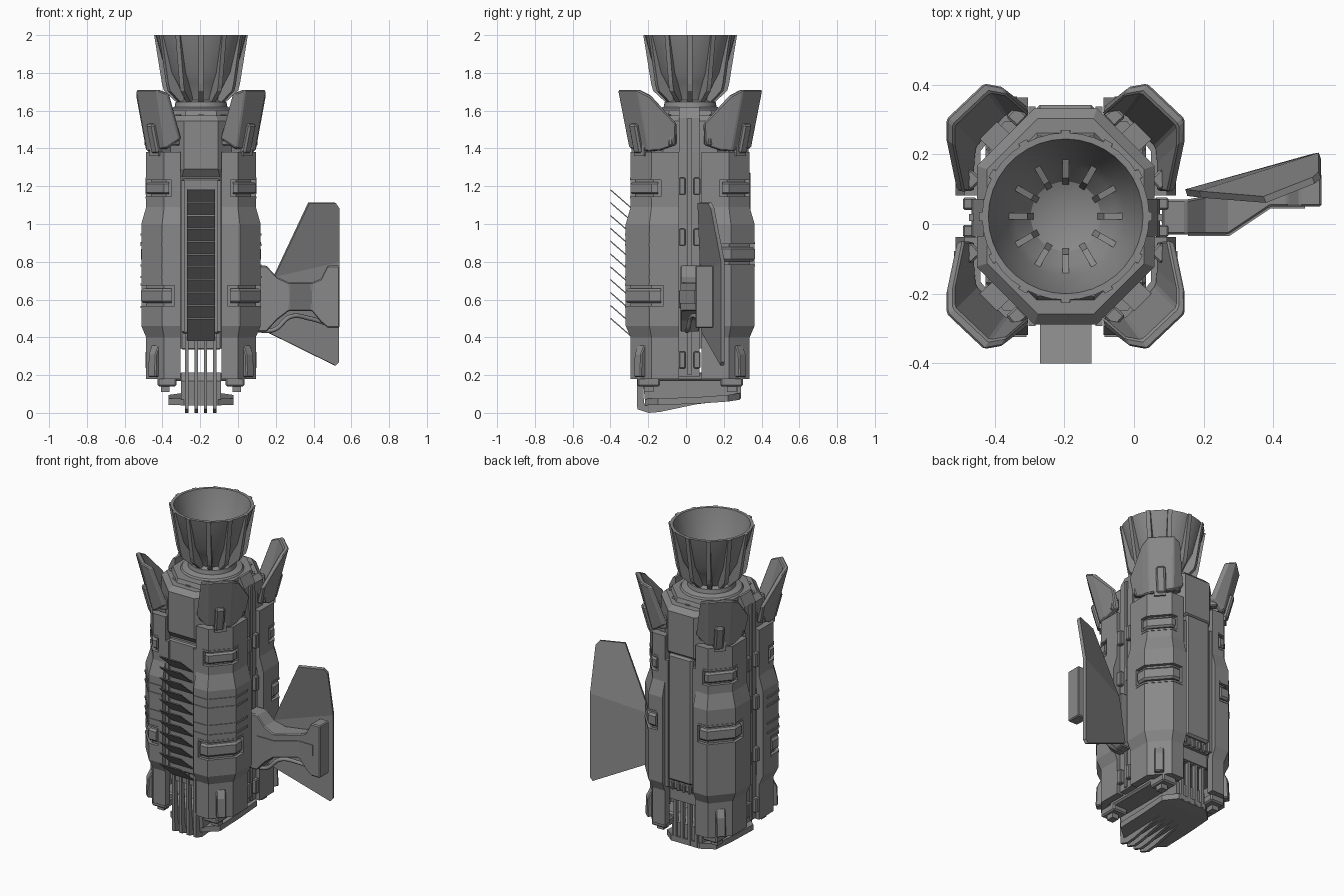
import bpy, bmesh, math
from mathutils import Matrix, Vector

if "Cube" in bpy.data.objects:
    bpy.data.objects.remove(bpy.data.objects["Cube"])

CENTRE = (-0.196, 0.022, 0)          # axis of the engine body
SIDES = (-1, 1)
CORNERS = [(sx, sy) for sx in SIDES for sy in SIDES]
METAL = bpy.data.materials.new("dark_metal")
METAL.diffuse_color = (0.25, 0.25, 0.25, 1)
METAL.use_nodes = True
METAL.node_tree.nodes["Principled BSDF"].inputs["Base Color"].default_value = METAL.diffuse_color


def finish(name, bm, at=CENTRE, bevel=0, smooth=None):
    bmesh.ops.remove_doubles(bm, verts=bm.verts, dist=1e-5)
    bmesh.ops.recalc_face_normals(bm, faces=bm.faces)
    me = bpy.data.meshes.new(name)
    bm.to_mesh(me)
    bm.free()
    me.materials.append(METAL)
    ob = bpy.data.objects.new(name, me)
    bpy.context.collection.objects.link(ob)
    ob.location = at
    if smooth:
        me.shade_smooth()
        me.set_sharp_from_angle(angle=math.radians(smooth))
    if bevel:
        m = ob.modifiers.new("bevel", "BEVEL")
        m.width, m.segments, m.limit_method = bevel, 1, "ANGLE"
    return ob


def loft(name, rings, **kw):
    """Skin between rings of equal length, with capped ends."""
    bm = bmesh.new()
    rows = [[bm.verts.new(p) for p in r] for r in rings]
    n = len(rows[0])
    for a, b in zip(rows, rows[1:]):
        for i in range(n):
            j = (i + 1) % n
            bm.faces.new((a[i], a[j], b[j], b[i]))
    bm.faces.new(rows[0])
    bm.faces.new(rows[-1])
    return finish(name, bm, **kw)


def box(name, c, s, rz=0, tilt=0, **kw):
    bm = bmesh.new()
    m = (Matrix.Translation(c) @ Matrix.Rotation(rz, 4, "Z") @ Matrix.Rotation(tilt, 4, "Y")
         @ Matrix.Diagonal((*s, 1)))
    bmesh.ops.create_cube(bm, size=1, matrix=m)
    return finish(name, bm, **kw)


def side_prism(name, yz, x0, x1, **kw):
    return loft(name, [[(x, y, z) for y, z in yz] for x in (x0, x1)], **kw)


def lathe(name, prof, n=36):
    bm = bmesh.new()
    vs = [bm.verts.new((r, 0, z)) for r, z in prof]
    es = [bm.edges.new(p) for p in zip(vs, vs[1:])]
    bmesh.ops.spin(bm, geom=vs + es, axis=(0, 0, 1), cent=(0, 0, 0), angle=2 * math.pi, steps=n)
    return finish(name, bm, smooth=30)


def octagon(x, y, c, z):
    q = [(x, y - c), (x - c, y), (c - x, y), (-x, y - c)]
    return [(a, b, z) for a, b in q] + [(a, -b, z) for a, b in q[::-1]]


def corner_band(name, sx, sy, levels, t, a=0.108, b=0.06, **kw):
    """Armour strip wrapped round a chamfered corner; levels are (z, outward offset)."""
    def line(d, z):
        k = 0.41 * d
        return [(a, 0.315 + d, z), (0.195 + k, 0.315 + d, z), (0.29 + d, 0.205 + k, z), (0.29 + d, b, z)]
    rings = [[(sx * x, sy * y, zz) for x, y, zz in line(d, z) + line(d - t, z)[::-1]] for z, d in levels]
    return loft(name, rings, **kw)


# inner core and stepped top
loft("core", [octagon(0.25, 0.275, 0.15, 0.34), octagon(0.25, 0.275, 0.15, 1.25),
              octagon(0.255, 0.31, 0.165, 1.29), octagon(0.255, 0.31, 0.165, 1.545),
              octagon(0.225, 0.28, 0.145, 1.575)])
loft("top_plate", [octagon(0.21, 0.245, 0.125, 1.56), octagon(0.2, 0.23, 0.12, 1.6)])
for sy in SIDES:
    label = "front" if sy < 0 else "back"
    box(label + "_channel_plate", (0, sy * 0.27, 0.83), (0.2, 0.06, 0.82), bevel=0.008)
    for sx in SIDES:
        box(label + "_channel_rail", (sx * 0.096, sy * 0.29, 0.83), (0.02, 0.05, 0.8))
box("back_cover", (0, 0.29, 0.88), (0.17, 0.06, 0.8), bevel=0.012)
for x in (-0.06, -0.02, 0.02, 0.06):
    box("back_vent", (x, 0.3, 0.445), (0.02, 0.03, 0.05), bevel=0.005)

# side spines with clips
for sx in SIDES:
    loft("side_spine", [[(sx * 0.22, -0.058, z), (sx * x, -0.058, z), (sx * x, 0.05, z), (sx * 0.22, 0.05, z)]
                        for z, x in ((0.19, 0.27), (1.38, 0.27), (1.56, 0.265), (1.62, 0.235))])
    box("spine_ridge", (sx * 0.268, -0.004, 0.88), (0.02, 0.02, 1.36))
    for z in (0.28, 0.6, 0.93, 1.2):
        for y in (-0.042, 0.036):
            box("spine_clip", (sx * 0.275, y, z), (0.04, 0.035, 0.09), bevel=0.005)

# corner armour with pockets, ribs, flaps and knobs
for sx, sy in CORNERS:
    armour = corner_band("corner_armour", sx, sy, [(0.18, 0), (0.4, 0), (0.46, 0.026), (1.0, 0.026),
                                                   (1.09, 0), (1.38, 0)], 0.045)
    pockets = [(1.19, 0.1, 0, 0.155)]
    pockets.append((0.62, 0.12, 0.026, 0.14) if sy < 0 else (0.84, 0.12, 0.026, 0.14))
    for z, h, d, a in pockets:
        cut = corner_band("pocket_cutter", sx, sy, [(z - h / 2, d + 0.03), (z + h / 2, d + 0.03)], 0.055, a, a)
        cut.hide_render = True
        cut.display_type = "WIRE"
        m = armour.modifiers.new("pocket", "BOOLEAN")
        m.operation, m.object, m.solver = "DIFFERENCE", cut, "EXACT"
        corner_band("pocket_block", sx, sy, [(z - h * 0.32, d - 0.01), (z - h * 0.22, d + 0.001),
                                             (z + h * 0.22, d + 0.001), (z + h * 0.32, d - 0.01)], 0.035, a + 0.015, a + 0.015)
        for e in SIDES:
            zz = z + e * h * 0.5
            corner_band("pocket_lip", sx, sy, [(zz - 0.006, d + 0.003), (zz + 0.006, d + 0.003)], 0.02, a, a)
    if sy < 0:
        for z in (0.72, 0.78, 0.89, 0.945):
            corner_band("armour_rib", sx, sy, [(z - 0.006, 0.031), (z + 0.006, 0.031)], 0.02, 0.112, 0.1)
    # flared flap
    low = [(0.115, 0.322, 1.45), (0.19, 0.322, 1.4), (0.285, 0.22, 1.385), (0.29, 0.17, 1.39), (0.29, 0.08, 1.42)]
    top = [(0.18, 0.372, 1.69), (0.235, 0.382, 1.71), (0.343, 0.28, 1.71), (0.343, 0.22, 1.68), (0.313, 0.075, 1.53)]
    cols = [[(sx * x * k, sy * y * k, z) for (x, y, z), k in ((p, 1), (q, 1), (q, 0.93), (p, 0.9))]
            for p, q in zip(low, top)]
    loft("flap", cols, bevel=0.006)
    ang = math.atan2(sy * 0.095, sx * 0.102)
    box("flap_hinge", (sx * 0.245, sy * 0.28, 1.455), (0.05, 0.055, 0.16), ang, 0.26, bevel=0.01)
    box("hinge_root", (sx * 0.215, sy * 0.24, 1.39), (0.09, 0.07, 0.06), ang)
    for x, y in ((0.14, 0.287), (0.272, 0.105)):
        box("flap_clip", (sx * x, sy * y, 1.45), (0.045, 0.045, 0.07), ang, bevel=0.006)
    ca, sa = math.cos(0.82), math.sin(0.82)
    loft("foot_knob", [[(sx * (x * ca - w * sa), sy * (x * sa + w * ca), z) for x, w in
                        ((0.3, -0.028), (r, -0.028), (r, 0.028), (0.3, 0.028))]
                       for z, r in ((0.19, 0.385), (0.31, 0.38), (0.36, 0.355))], bevel=0.006)
    # mounts below the armour
    box("lower_mount", (sx * 0.18, sy * 0.22, 0.165), (0.1, 0.12, 0.05), bevel=0.008)
    box("lower_bolt", (sx * 0.19, sy * 0.22, 0.13), (0.045, 0.05, 0.04))

# exhaust nozzle
lathe("neck", [(0.2, 1.55), (0.19, 1.59), (0.175, 1.61), (0.14, 1.62), (0.135, 1.645), (0.1, 1.66)])
lathe("nozzle", [(0.1, 1.63), (0.118, 1.68), (0.155, 1.75), (0.186, 1.8), (0.24, 2.0), (0.222, 2.0),
                 (0.17, 1.8), (0.145, 1.76), (0.1, 1.7), (0, 1.66)])
fin = [(0.248, 2.0), (0.206, 1.74), (0.196, 1.705), (0.12, 1.635), (0.1, 1.64), (0.11, 1.69), (0.17, 1.79), (0.23, 2.0)]
star = [(0.165, 1.79), (0.11, 1.77), (0.09, 1.69), (0.14, 1.75)]
for i in range(12):
    rot = Matrix.Rotation(i * math.pi / 6, 3, "Z")
    for name, prof, w in (("nozzle_fin", fin, 0.013), ("inner_vane", star, 0.009)):
        loft(name, [[rot @ Vector((r, s * w, z)) for r, z in prof] for s in SIDES])
    box("collar_bolt", rot @ Vector((0.232, 0, 1.56)), (0.028, 0.03, 0.04), i * math.pi / 6)

# front cooling slats
for i in range(11):
    z = 1.185 - i * 0.068
    side_prism("cooling_slat", [(-0.422, z), (-0.422, z - 0.008), (-0.29, z - 0.123), (-0.29, z - 0.115)], -0.074, 0.074)

# underside cage bars and sled
bar = [(-0.285, 0.43), (-0.28, 0.02), (-0.22, 0), (-0.16, 0.005), (0.03, 0.045), (0.268, 0.075), (0.268, 0.36),
       (0.24, 0.36), (0.24, 0.11), (0.03, 0.08), (-0.16, 0.045), (-0.245, 0.05), (-0.255, 0.43)]
for x in (-0.075, -0.026, 0.024, 0.073):
    side_prism("cage_bar", bar, x - 0.009, x + 0.009)
sled = [(-0.24, 0.09, 0.04), (-0.17, 0.172, 0.042), (0.03, 0.172, 0.048), (0.2, 0.172, 0.06), (0.265, 0.1, 0.07)]
loft("sled_plate", [[(-w, y, z), (w, y, z), (w, y, z + 0.035), (-w, y, z + 0.035)] for y, w, z in sled])
side_prism("sled_block", [(-0.24, 0.07), (0.25, 0.09), (0.25, 0.19), (0.2, 0.215), (-0.2, 0.215), (-0.25, 0.17)], -0.105, 0.105)
box("bottom_frame", (0, 0, 0.19), (0.46, 0.4, 0.04), bevel=0.01)
for sy in SIDES:
    box("cage_crossbar", (0, sy * 0.25, 0.36), (0.21, 0.04, 0.05), bevel=0.006)

# right-hand wing, support arm and hose (absolute coordinates)
O = (0, 0, 0)
bm = bmesh.new()
A, B, C, C2, D, E, E2, F = [bm.verts.new(p) for p in (
    (0.19, 0.085, 0.72), (0.375, 0.07, 1.112), (0.515, 0.125, 1.112), (0.533, 0.14, 1.085), (0.533, 0.195, 0.8),
    (0.533, 0.195, 0.27), (0.515, 0.192, 0.25), (0.15, 0.09, 0.43))]
for f in ((A, B, C, C2, D), (A, D, E, E2, F)):
    bm.faces.new(f)
wing = finish("wing", bm, at=O)
m = wing.modifiers.new("thickness", "SOLIDIFY")
m.thickness, m.offset = 0.02, 0
arm = [(0.08, -0.03, 0.07, 0.43, 0.78), (0.15, -0.03, 0.07, 0.43, 0.78), (0.205, -0.03, 0.08, 0.49, 0.72),
       (0.27, -0.03, 0.1, 0.54, 0.69), (0.39, 0.05, 0.14, 0.54, 0.69), (0.44, 0.05, 0.145, 0.48, 0.71),
       (0.475, 0.05, 0.145, 0.45, 0.78), (0.538, 0.05, 0.145, 0.45, 0.78)]
loft("wing_arm", [[(x, a, c), (x, b, c), (x, b, d), (x, a, d)] for x, a, b, c, d in arm], at=O, bevel=0.006)
strip = [(0.155, -0.035), (0.272, -0.035), (0.392, 0.045), (0.49, 0.045)]
loft("arm_strip", [[(x, y, 0.58), (x, y + 0.03, 0.58), (x, y + 0.03, 0.65), (x, y, 0.65)] for x, y in strip], at=O)
cu = bpy.data.curves.new("hose", "CURVE")
cu.dimensions, cu.bevel_depth, cu.bevel_resolution = "3D", 0.012, 2
cu.materials.append(METAL)
sp = cu.splines.new("BEZIER")
path = [(0.08, 0, 0.44), (0.19, 0.01, 0.44), (0.28, 0.03, 0.51), (0.38, 0.07, 0.5), (0.48, 0.1, 0.47)]
sp.bezier_points.add(len(path) - 1)
for bp, p in zip(sp.bezier_points, path):
    bp.co = p
    bp.handle_left_type = bp.handle_right_type = "AUTO"
bpy.context.collection.objects.link(bpy.data.objects.new("hose", cu))
